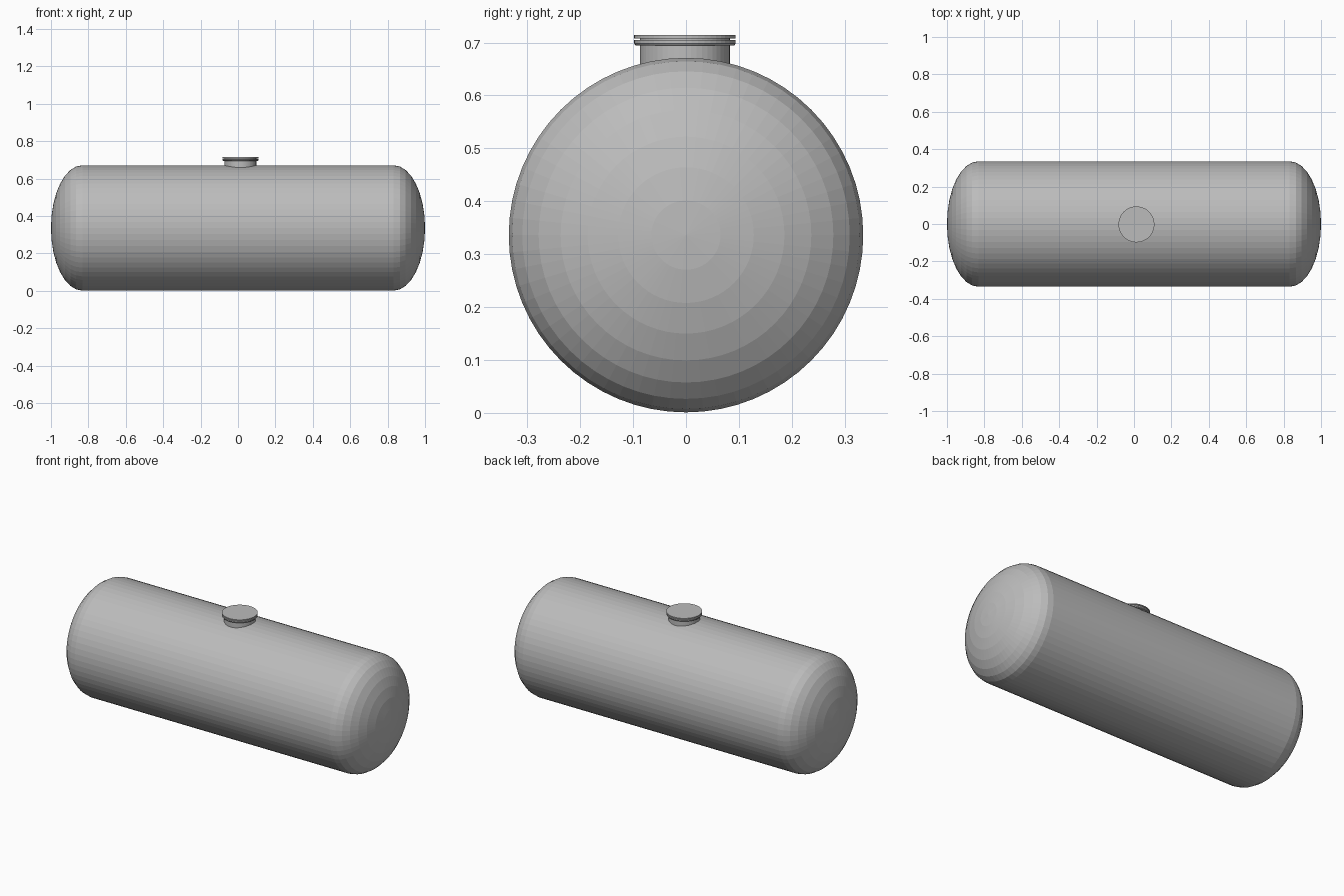
import bpy, bmesh, math
from mathutils import Matrix

if "Cube" in bpy.data.objects:
    bpy.data.objects.remove(bpy.data.objects["Cube"])

R, CZ, DEPTH = 0.335, 0.336, 0.1675   # shell radius, axis height, dome depth
HX, HY = 0.013, -0.002                # hatch centre

gray = bpy.data.materials.new("tank_gray")
gray.diffuse_color = (0.5, 0.5, 0.5, 1)
gray.use_nodes = True
gray.node_tree.nodes["Principled BSDF"].inputs["Base Color"].default_value = gray.diffuse_color


def lathe(name, profile, sides, matrix):
    """Revolve (radius, height) points round z, then place with matrix."""
    bm = bmesh.new()
    rings = []
    for r, h in profile:
        if r < 1e-6:
            rings.append([bm.verts.new((0, 0, h))])
        else:
            rings.append([bm.verts.new((r * math.cos(a), r * math.sin(a), h))
                          for a in (2 * math.pi * i / sides for i in range(sides))])
    for lo, hi in zip(rings, rings[1:]):
        for i in range(sides):
            j = (i + 1) % sides
            if len(lo) == 1:
                bm.faces.new((lo[0], hi[j], hi[i]))
            elif len(hi) == 1:
                bm.faces.new((lo[i], lo[j], hi[0]))
            else:
                bm.faces.new((lo[i], lo[j], hi[j], hi[i]))
    bmesh.ops.transform(bm, matrix=matrix, verts=bm.verts)
    bmesh.ops.recalc_face_normals(bm, faces=bm.faces)
    me = bpy.data.meshes.new(name)
    bm.to_mesh(me)
    bm.free()
    me.materials.append(gray)
    ob = bpy.data.objects.new(name, me)
    bpy.context.collection.objects.link(ob)
    return ob


# tank shell: straight barrel with a half-ellipse dome at each end
dome = [(R * math.sin(t), 1 - DEPTH + DEPTH * math.cos(t))
        for t in (math.pi / 2 * k / 8 for k in range(9))]
profile = [(r, -h) for r, h in dome] + [(r, h) for r, h in reversed(dome)]
lathe("tank_shell", profile, 64,
      Matrix.Translation((0, 0, CZ)) @ Matrix.Rotation(math.pi / 2, 4, 'Y'))

# hatch on top: neck, rim flange and lid
at = Matrix.Translation((HX, HY, 0))


def disc(name, r, z0, z1):
    lathe(name, [(0, z0), (r, z0), (r, z1), (0, z1)], 48, at)


disc("hatch_neck", 0.085, 0.64, 0.71)
lathe("hatch_flange", [(0, 0.694), (0.093, 0.694), (0.096, 0.698),
                       (0.096, 0.705), (0, 0.705)], 48, at)
disc("hatch_lid", 0.096, 0.708, 0.714)
